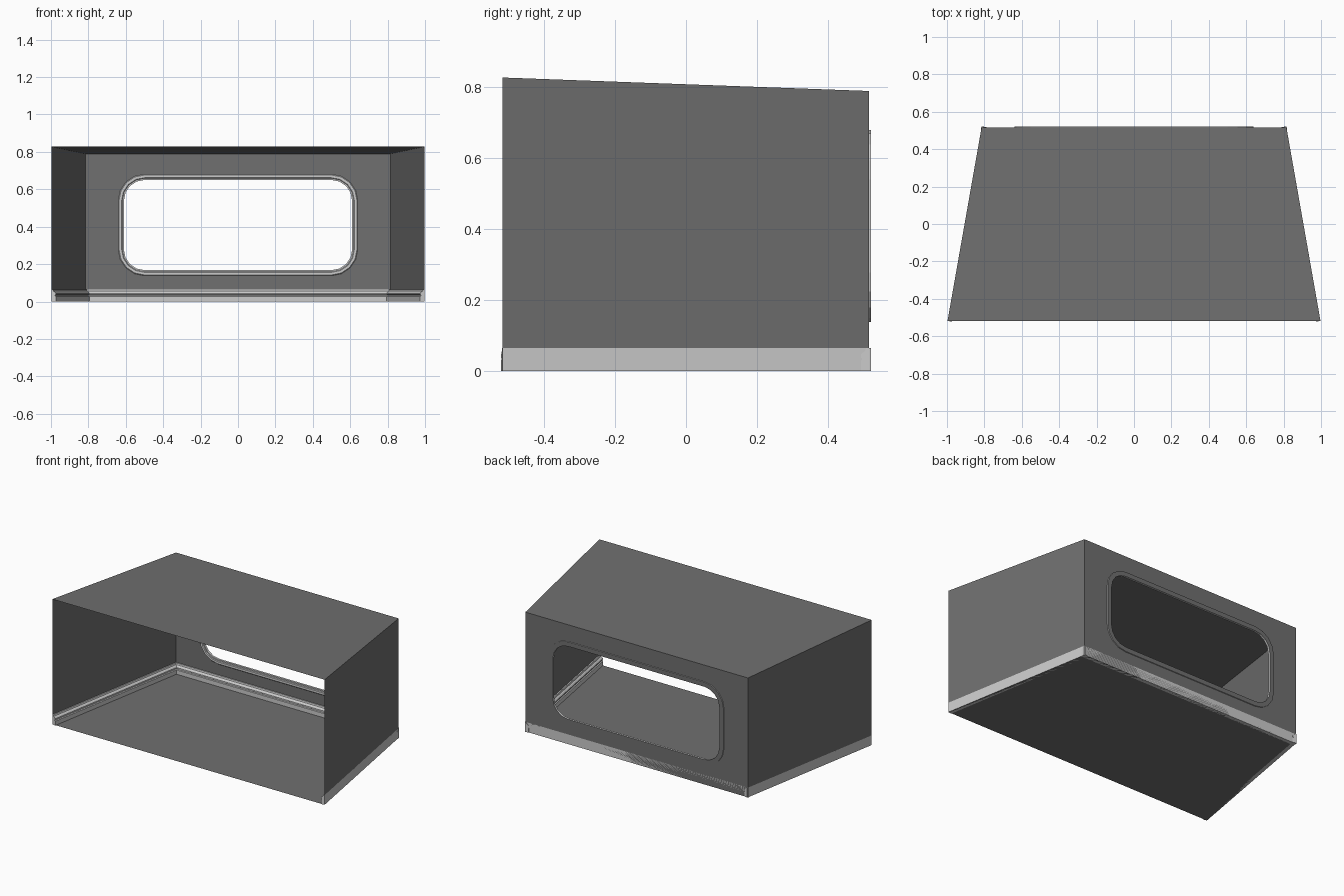
import bpy, bmesh, math
from mathutils import Vector

if "Cube" in bpy.data.objects:
    bpy.data.objects.remove(bpy.data.objects["Cube"])

YF, YB = -0.518, 0.516          # front opening and back wall
XF, XB = 0.997, 0.815           # half widths
ZF, ZB = 0.828, 0.79            # ceiling heights

dark = bpy.data.materials.new("dark_grey")
dark.diffuse_color = (0.16, 0.16, 0.16, 1)
dark.use_nodes = True
dark.node_tree.nodes["Principled BSDF"].inputs["Base Color"].default_value = dark.diffuse_color
light = bpy.data.materials.new("light_grey")
light.diffuse_color = (0.6, 0.6, 0.6, 1)
light.use_nodes = True
light.node_tree.nodes["Principled BSDF"].inputs["Base Color"].default_value = light.diffuse_color


def finish(bm, name, *mats):
    me = bpy.data.meshes.new(name)
    bm.to_mesh(me)
    bm.free()
    ob = bpy.data.objects.new(name, me)
    bpy.context.collection.objects.link(ob)
    for m in mats:
        me.materials.append(m)
    return ob


def panel(name, pts):
    bm = bmesh.new()
    bm.faces.new([bm.verts.new(p) for p in pts])
    return finish(bm, name, dark)


def rounded_rect(hx, z0, z1, r, n=4):
    """Outline in x/z, counter-clockwise."""
    pts = []
    corners = [(hx - r, z1 - r), (r - hx, z1 - r), (r - hx, z0 + r), (hx - r, z0 + r)]
    for q, (cx, cz) in enumerate(corners):
        for i in range(n + 1):
            a = math.pi / 2 * (q + i / n)
            pts.append((cx + r * math.cos(a), cz + r * math.sin(a)))
    return pts


# Floor, ceiling and side walls
panel("floor", [(-XF, YF, 0), (-XB, YB, 0), (XB, YB, 0), (XF, YF, 0)])
panel("ceiling", [(-XF, YF, ZF), (XF, YF, ZF), (XB, YB, ZB), (-XB, YB, ZB)])
panel("right_wall", [(XF, YF, 0), (XB, YB, 0), (XB, YB, ZB), (XF, YF, ZF)])
panel("left_wall", [(-XF, YF, 0), (-XF, YF, ZF), (-XB, YB, ZB), (-XB, YB, 0)])

# Back wall with the window opening
bm = bmesh.new()
outlines = [[(-XB, 0), (XB, 0), (XB, ZB), (-XB, ZB)],
            rounded_rect(0.625, 0.152, 0.668, 0.125)]
for loop in outlines:
    vs = [bm.verts.new((x, YB, z)) for x, z in loop]
    for a, b in zip(vs, vs[1:] + vs[:1]):
        bm.edges.new((a, b))
bmesh.ops.triangle_fill(bm, edges=bm.edges[:], use_beauty=True, normal=(0, 1, 0))
finish(bm, "back_wall", dark)

# Window frame: stepped profile (inset, y) swept round the opening
profile = [(0.0, 0.522), (0.0, 0.508), (0.004, 0.504), (0.018, 0.504),
           (0.022, 0.508), (0.030, 0.508), (0.030, 0.522)]
bm = bmesh.new()
rings = [[bm.verts.new((x, y, z)) for x, z in
          rounded_rect(0.64 - d, 0.138 + d, 0.68 - d, 0.14 - d)] for d, y in profile]
for r0, r1 in zip(rings, rings[1:] + rings[:1]):
    for i in range(len(r0)):
        j = (i + 1) % len(r0)
        bm.faces.new((r0[i], r0[j], r1[j], r1[i]))
bmesh.ops.recalc_face_normals(bm, faces=bm.faces[:])
for f in bm.faces:
    f.material_index = 1 if f.normal.y > 0.5 else 0
finish(bm, "window_frame", light, dark)

# Skirting boards: moulded profile (depth into room, height)
skirting = [(0, 0), (0.025, 0), (0.025, 0.028), (0.019, 0.031), (0.019, 0.035),
            (0.024, 0.038), (0.024, 0.044), (0.018, 0.051), (0.011, 0.055),
            (0.008, 0.064), (0, 0.064)]


def skirting_board(name, start, end):
    a, b = Vector(start), Vector(end)
    along = (b - a).normalized()
    inward = Vector((-along.y, along.x, 0))
    bm = bmesh.new()
    ends = [[bm.verts.new(p + inward * d + Vector((0, 0, z))) for d, z in skirting]
            for p in (a, b)]
    for i in range(len(skirting)):
        j = (i + 1) % len(skirting)
        bm.faces.new((ends[0][i], ends[0][j], ends[1][j], ends[1][i]))
    for e in ends:
        bm.faces.new(e)
    bmesh.ops.recalc_face_normals(bm, faces=bm.faces[:])
    finish(bm, name, light)


skirting_board("right_skirting", (XF, YF, 0), (XB - 0.001, YB + 0.006, 0))
skirting_board("back_skirting", (XB + 0.004, YB, 0), (-XB - 0.004, YB, 0))
skirting_board("left_skirting", (-XB + 0.001, YB + 0.006, 0), (-XF, YF, 0))
